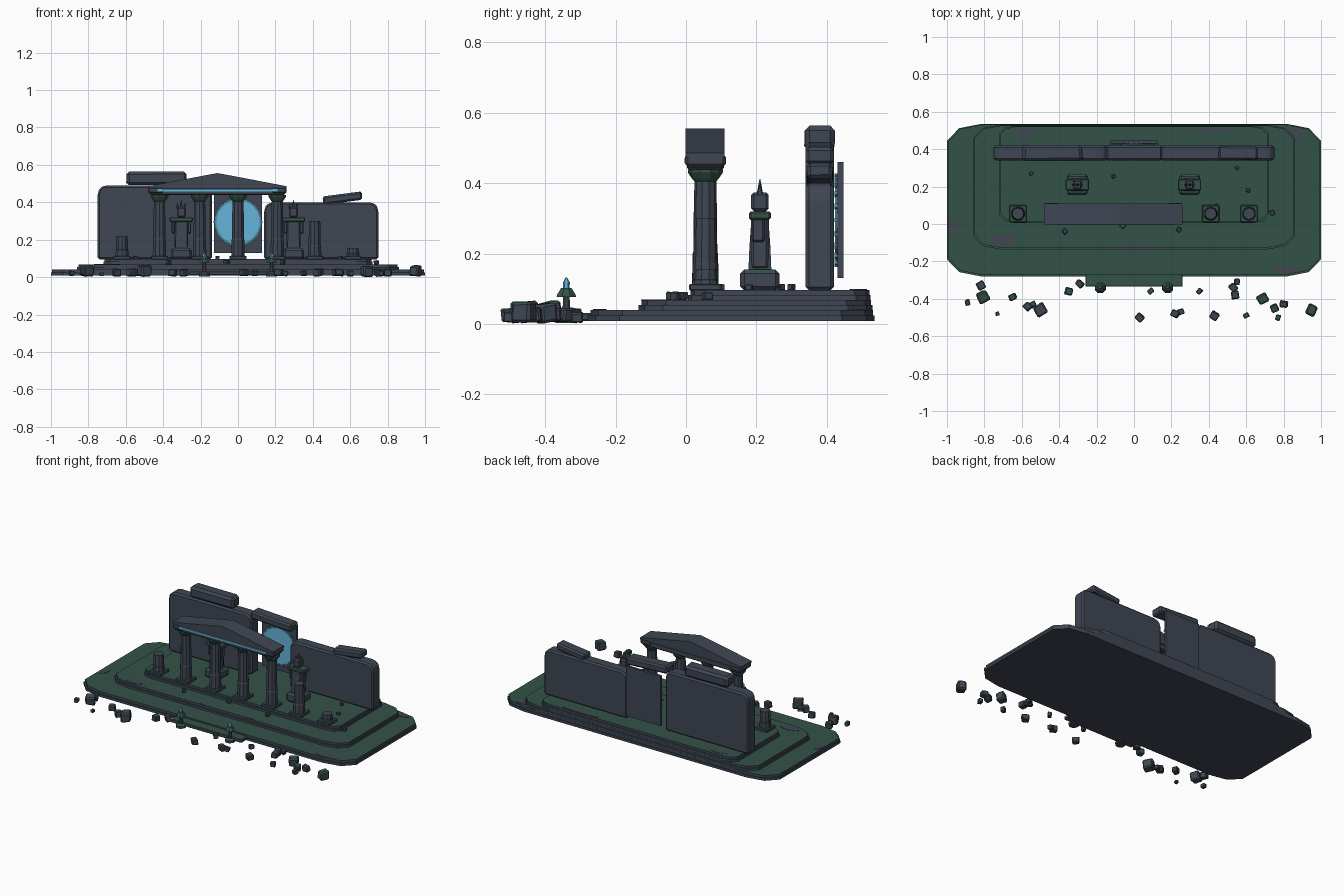
import bpy, bmesh, math, random
from mathutils import Matrix, Vector

cube = bpy.data.objects.get("Cube")
if cube:
    bpy.data.objects.remove(cube)
random.seed(4)


def material(name, rgb):
    m = bpy.data.materials.new(name)
    m.use_nodes = True
    m.diffuse_color = (*rgb, 1)
    m.node_tree.nodes["Principled BSDF"].inputs["Base Color"].default_value = (*rgb, 1)
    return m


STONE = material("slate stone", (0.05, 0.062, 0.088))
MOSS = material("moss green", (0.034, 0.085, 0.064))
GLOW = material("glowing blue", (0.13, 0.46, 0.70))
TEAL = material("teal rim", (0.07, 0.23, 0.32))


def finish(name, bm, mat=STONE, mossy=False):
    bmesh.ops.recalc_face_normals(bm, faces=bm.faces)
    bm.normal_update()
    if mossy:
        for f in bm.faces:
            f.material_index = int(f.normal.z > 0.6)
    mesh = bpy.data.meshes.new(name)
    bm.to_mesh(mesh)
    bm.free()
    mesh.materials.append(mat)
    if mossy:
        mesh.materials.append(MOSS)
    ob = bpy.data.objects.new(name, mesh)
    bpy.context.collection.objects.link(ob)
    return ob


def block(name, center, size, mat=STONE, bevel=0.0, rot=None, jitter=0.0, mossy=False):
    bm = bmesh.new()
    bmesh.ops.create_cube(bm, size=1)
    for v in bm.verts:
        v.co += Vector([random.uniform(-jitter, jitter) for _ in range(3)])
        v.co = Vector([a * b for a, b in zip(v.co, size)])
    if bevel:
        bmesh.ops.bevel(bm, geom=bm.edges[:], offset=bevel, segments=1, affect='EDGES')
    turn = rot if rot else Matrix()
    bm.transform(Matrix.Translation(center) @ turn)
    return finish(name, bm, mat, mossy)


def prism(name, outline, z0, z1, mat=STONE, mossy=False, bevel=0.0, frame=None):
    bm = bmesh.new()
    base = bm.faces.new([bm.verts.new((x, y, z0)) for x, y in outline])
    top = bmesh.ops.extrude_face_region(bm, geom=[base])["geom"]
    for v in top:
        if isinstance(v, bmesh.types.BMVert):
            v.co.z = z1
    if bevel:
        bmesh.ops.bevel(bm, geom=bm.edges[:], offset=bevel, segments=1, affect='EDGES')
    if frame:
        bm.transform(frame)
    return finish(name, bm, mat, mossy)


def turned(name, x, y, profile, sides=10, mat=STONE, mossy=False):
    bm = bmesh.new()
    rings = []
    for r, z in profile:
        rings.append([bm.verts.new((x + r * math.cos(a), y + r * math.sin(a), z))
                      for a in [math.tau * (i + 0.5) / sides for i in range(sides)]])
    for lo, hi in zip(rings, rings[1:]):
        for i in range(sides):
            j = (i + 1) % sides
            bm.faces.new((lo[i], lo[j], hi[j], hi[i]))
    bm.faces.new(rings[0])
    bm.faces.new(rings[-1])
    return finish(name, bm, mat, mossy)


def upright(y):
    # Maps a drawing in x and z onto a wall plane, depth running to -y
    return Matrix.Translation((0, y, 0)) @ Matrix.Rotation(math.pi / 2, 4, 'X')


def tier_outline(hx, y0, y1, cx, cy):
    right = [(hx - 2.8 * cx, y0), (hx - cx, y0 + 0.35 * cy), (hx, y0 + 1.4 * cy),
             (hx, y1 - 1.4 * cy), (hx - cx, y1 - 0.35 * cy), (hx - 2.8 * cx, y1)]
    return right + [(-x, y) for x, y in reversed(right)]


# Stepped platform, each tier a pair of layered slabs
tiers = [("lower", 1.0, -0.28, 0.535, 0.065, 0.008, 0.04),
         ("middle", 0.86, -0.135, 0.53, 0.05, 0.04, 0.068),
         ("upper", 0.72, 0.005, 0.525, 0.03, 0.068, 0.097)]
for name, hx, y0, y1, c, z0, z1 in tiers:
    mid = z0 + 0.5 * (z1 - z0)
    prism(name + "_tier_base", tier_outline(hx, y0, y1, c, c), z0, mid, mossy=True)
    prism(name + "_tier_top", tier_outline(hx - 0.006, y0 + 0.008, y1 - 0.004, c, c), mid, z1, mossy=True)
block("front_step", (0, -0.3, 0.02), (0.52, 0.07, 0.022), bevel=0.004, mossy=True)

# Bare stone patches on the platform
for x, y, z, rx, ry in [(-0.965, -0.02, 0.04, 0.025, 0.045), (-0.7, -0.085, 0.068, 0.07, 0.03),
                        (-0.58, 0.485, 0.097, 0.06, 0.022), (0, -0.12, 0.068, 0.2, 0.008),
                        (0.42, 0.505, 0.097, 0.13, 0.01), (0.86, 0.49, 0.04, 0.05, 0.02),
                        (0.82, -0.245, 0.04, 0.08, 0.02)]:
    prism("bare_patch", [(x + rx * math.cos(a * math.tau / 10), y + ry * math.sin(a * math.tau / 10))
                         for a in range(10)], z - 0.002, z + 0.002)

# Ruined back wall with cap stones
def wall(name, x0, x1, top, c=0.04):
    outline = [(x0, 0.095), (x1, 0.095), (x1, top - c), (x1 - 0.3 * c, top - 0.3 * c), (x1 - c, top),
               (x0 + c, top), (x0 + 0.3 * c, top - 0.3 * c), (x0, top - c)]
    prism(name, outline, 0, 0.08, bevel=0.01, frame=upright(0.42))


wall("tall_wall", -0.75, -0.14, 0.49)
wall("low_wall", 0.14, 0.75, 0.4)
block("tall_wall_cap", (-0.44, 0.38, 0.528), (0.32, 0.085, 0.074), bevel=0.014, jitter=0.03)
block("low_wall_cap", (0.56, 0.38, 0.423), (0.21, 0.075, 0.045), bevel=0.01,
      rot=Matrix.Rotation(-0.13, 4, 'Y'), jitter=0.03)
block("gate_lintel", (0, 0.38, 0.485), (0.3, 0.08, 0.05), bevel=0.01,
      rot=Matrix.Rotation(0.05, 4, 'Y'))

# Round glowing gate on its backing slab
block("gate_backing", (0, 0.439, 0.295), (0.255, 0.016, 0.33))


def disc(name, r, y, depth, mat):
    prism(name, [(r * math.cos(i * math.tau / 32), 0.295 + r * math.sin(i * math.tau / 32))
                 for i in range(32)], 0, depth, mat, frame=upright(y))


disc("gate_rim", 0.125, 0.432, 0.004, TEAL)
disc("gate_glow", 0.117, 0.43, 0.006, GLOW)
for i in range(20):
    a = i * math.tau / 20
    block("rim_stud", (0.122 * math.cos(a), 0.426, 0.295 + 0.125 * math.sin(a)), (0.016, 0.008, 0.012),
          TEAL, rot=Matrix.Rotation(-a, 4, 'Y'))


# Standing columns and broken stumps
def column(x, top, whole):
    block("column_base", (x, 0.055, 0.104), (0.092, 0.092, 0.02), bevel=0.004, mossy=True)
    h = top - 0.112
    turned("column_shaft", x, 0.055, [(0.038, 0.112), (0.036, 0.112 + 0.3 * h), (0.034, 0.112 + 0.32 * h),
                                     (0.033, 0.112 + 0.7 * h), (0.031, top)])
    if whole:
        turned("column_capital", x, 0.055, [(0.031, top), (0.038, top + 0.008), (0.05, top + 0.026),
                                           (0.05, top + 0.034)], mat=MOSS)


for x in (-0.42, -0.205, 0, 0.21):
    column(x, 0.405, True)
for x, top in ((-0.62, 0.22), (0.41, 0.3), (0.615, 0.155)):
    column(x, top, False)

# Gabled roof over the columns
block("architrave", (-0.11, 0.055, 0.457), (0.72, 0.105, 0.038), bevel=0.006)
for x in (-0.44, 0.22):
    block("eave_block", (x, 0.055, 0.465), (0.08, 0.116, 0.036), bevel=0.008)
prism("pediment", [(-0.48, 0.474), (0.26, 0.474), (0.26, 0.486), (-0.075, 0.55), (-0.11, 0.556),
                   (-0.145, 0.55), (-0.48, 0.486)], 0, 0.112, frame=upright(0.11))
block("glow_strip", (-0.11, -0.001, 0.464), (0.64, 0.007, 0.014), GLOW)

# Pair of crowned guardian statues
for x in (-0.303, 0.297):
    block("statue_plinth", (x, 0.21, 0.125), (0.112, 0.112, 0.06), bevel=0.012, mossy=True)
    turned("statue_body", x, 0.21, [(0.046, 0.155), (0.042, 0.22), (0.034, 0.3)], sides=4)
    block("statue_robe", (x, 0.21, 0.23), (0.074, 0.052, 0.15), bevel=0.008)
    block("statue_shoulders", (x, 0.21, 0.308), (0.125, 0.062, 0.024), MOSS, bevel=0.005)
    for s in (-1, 1):
        block("statue_arm", (x + s * 0.043, 0.205, 0.268), (0.02, 0.036, 0.07), bevel=0.005)
    block("statue_head", (x, 0.21, 0.347), (0.048, 0.05, 0.054), bevel=0.008)
    for dx, tip in ((-0.019, 0.395), (0, 0.412), (0.019, 0.395)):
        turned("crown_spike", x + dx, 0.21, [(0.01, 0.368), (0.001, tip)], sides=5)

# Pair of lanterns by the front step
for x in (-0.18, 0.18):
    turned("lantern_foot", x, -0.34, [(0.032, 0.003), (0.032, 0.018), (0.018, 0.028)], 8, mossy=True)
    turned("lantern_post", x, -0.34, [(0.012, 0.028), (0.01, 0.08)], 8)
    turned("lantern_hood", x, -0.34, [(0.03, 0.077), (0.028, 0.084), (0.016, 0.102)], 8, MOSS)
    turned("lantern_flame", x, -0.34, [(0.009, 0.1), (0.01, 0.118), (0.002, 0.132)], 6, GLOW)


# Fallen rubble in front and chips on the platform
def rock(name, x, y, z, s):
    turn = Matrix.Rotation(random.uniform(0, 3), 4, 'Z') @ Matrix.Rotation(random.uniform(-0.2, 0.2), 4, 'X')
    block(name, (x, y, z + 0.45 * s), (s, s * random.uniform(0.75, 1), s * 0.9),
          bevel=s * 0.12, rot=turn, jitter=0.08, mossy=True)


for x, y, s in [(-0.89, -0.42, 3), (-0.82, -0.33, 4), (-0.81, -0.39, 6), (-0.73, -0.48, 2), (-0.65, -0.39, 4),
                (-0.57, -0.44, 4), (-0.5, -0.46, 6), (-0.54, -0.43, 3), (-0.35, -0.36, 4), (-0.29, -0.32, 4),
                (0.03, -0.5, 4), (0.09, -0.36, 3), (0.22, -0.48, 4), (0.25, -0.47, 3), (0.35, -0.36, 3),
                (0.43, -0.49, 4), (0.53, -0.34, 4), (0.55, -0.31, 3), (0.54, -0.38, 4), (0.69, -0.4, 5.5),
                (0.6, -0.49, 3), (0.75, -0.45, 4), (0.8, -0.43, 4), (0.77, -0.5, 3), (0.95, -0.46, 6)]:
    rock("rubble", x, y, 0.006, s * 0.0105)
for x, y in [(-0.55, 0.27), (-0.11, 0.255), (0.44, 0.1), (0.61, 0.18), (0.55, 0.3)]:
    rock("stone_chip", x, y, 0.095, 0.02)
for x, y in [(-0.37, -0.04), (-0.06, -0.01), (0.24, -0.03), (0.74, 0.06)]:
    rock("stone_chip", x, y, 0.067, 0.026)
